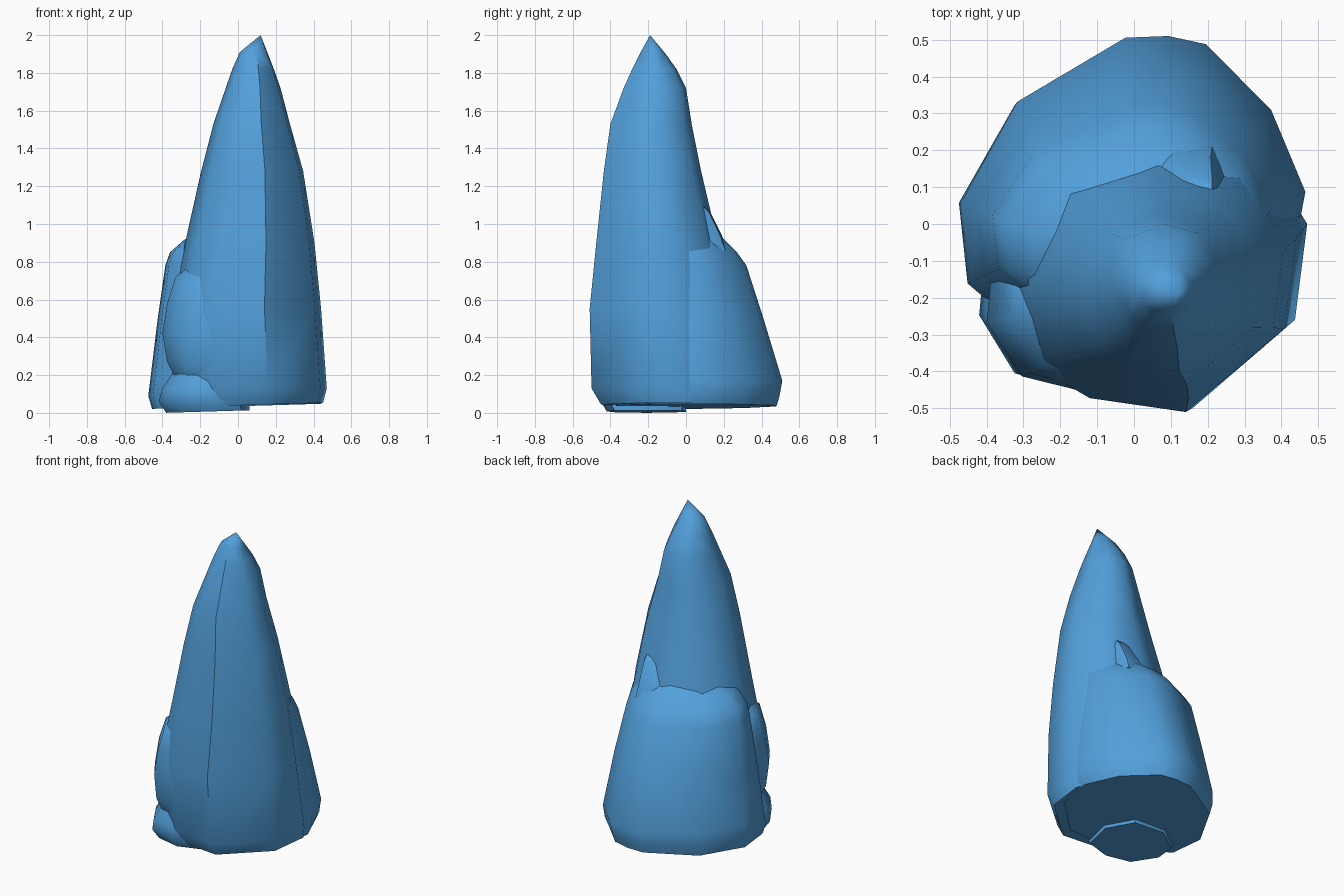
import bpy
import bmesh
from math import radians

cube = bpy.data.objects.get("Cube")
if cube:
    bpy.data.objects.remove(cube)

# One blue stone colour
stone = bpy.data.materials.new("blue_stone")
stone.use_nodes = True
BLUE = (0.085, 0.35, 0.71, 1)
stone.diffuse_color = BLUE
stone.node_tree.nodes["Principled BSDF"].inputs["Base Color"].default_value = BLUE


def chunk(name, outline, rings, tip=None, tilt=0.0):
    """Loft an outline through rings of (z, left, right, front, back)."""
    bm = bmesh.new()
    loops = []
    for i, (z, x0, x1, y0, y1) in enumerate(rings):
        loop = []
        for u, v in outline:
            x = (x0 + x1) / 2 + u * (x1 - x0) / 2
            y = (y0 + y1) / 2 + v * (y1 - y0) / 2
            loop.append(bm.verts.new((x, y, z + (tilt * x if i == 0 else 0))))
        loops.append(loop)
    n = len(outline)
    for low, high in zip(loops, loops[1:]):
        for i in range(n):
            j = (i + 1) % n
            bm.faces.new((low[i], low[j], high[j], high[i]))
    bm.faces.new(loops[0][::-1])
    if tip:
        top = bm.verts.new(tip)
        for i in range(n):
            bm.faces.new((loops[-1][i], loops[-1][(i + 1) % n], top))
    else:
        bm.faces.new(loops[-1])
    bmesh.ops.triangulate(bm, faces=[f for f in bm.faces if len(f.verts) == 4])
    bmesh.ops.recalc_face_normals(bm, faces=bm.faces)
    mesh = bpy.data.meshes.new(name)
    bm.to_mesh(mesh)
    bm.free()
    mesh.materials.append(stone)
    obj = bpy.data.objects.new(name, mesh)
    bpy.context.collection.objects.link(obj)
    bpy.ops.object.select_all(action="DESELECT")
    obj.select_set(True)
    bpy.context.view_layer.objects.active = obj
    bpy.ops.object.shade_smooth_by_angle(angle=radians(48))
    return obj


# Tall leaning spire
spire_outline = [(0.25, -1), (0.92, -0.4), (1, 0.25), (0.65, 0.85), (0, 1),
                 (-0.7, 0.75), (-1, 0), (-0.8, -0.65), (-0.4, -0.9)]
chunk("main_spire", spire_outline, [
    (0.04, -0.33, 0.45, -0.45, 0.30),
    (0.13, -0.36, 0.47, -0.50, 0.30),
    (0.55, -0.36, 0.44, -0.51, 0.24),
    (0.90, -0.28, 0.405, -0.475, 0.17),
    (1.28, -0.195, 0.345, -0.435, 0.08),
    (1.53, -0.13, 0.275, -0.40, 0.03),
    (1.72, -0.065, 0.225, -0.33, 0.0),
    (1.82, -0.03, 0.19, -0.285, -0.05),
    (1.91, 0.01, 0.155, -0.24, -0.115),
], tip=(0.12, -0.19, 2.0), tilt=0.03)

# Broad shoulder behind the spire
shoulder_outline = [(0.9, -0.5), (1, 0.05), (0.8, 0.55), (0.42, 0.95), (0.2, 1),
                    (-0.05, 0.99), (-0.68, 0.6), (-1, 0), (-0.95, -0.5), (-0.4, -1),
                    (0.4, -1)]
chunk("back_shoulder", shoulder_outline, [
    (0.035, -0.455, 0.44, -0.37, 0.48),
    (0.09, -0.475, 0.46, -0.38, 0.495),
    (0.17, -0.465, 0.465, -0.38, 0.51),
    (0.50, -0.425, 0.42, -0.32, 0.41),
    (0.78, -0.385, 0.37, -0.27, 0.32),
    (0.85, -0.36, 0.36, -0.26, 0.27),
    (0.92, -0.28, 0.33, -0.25, 0.20),
], tip=(0.02, 0.0, 1.06), tilt=0.03)

# Bulge leaning on the front corner
lump_outline = [(0.1, -1), (0.8, -0.8), (1, 0.1), (0.6, 0.9), (-0.3, 1),
                (-0.95, 0.5), (-1, -0.1), (-0.6, -0.8)]
chunk("front_bulge", lump_outline, [
    (0.20, -0.34, 0.0, -0.42, -0.08),
    (0.27, -0.375, 0.05, -0.45, -0.06),
    (0.42, -0.40, 0.08, -0.455, -0.04),
    (0.58, -0.375, 0.08, -0.445, -0.04),
    (0.72, -0.33, 0.06, -0.42, -0.06),
], tip=(-0.17, -0.25, 0.84))

# Low foot beneath the bulge
chunk("front_foot", lump_outline, [
    (0.012, -0.38, 0.06, -0.42, 0.0),
    (0.06, -0.42, 0.06, -0.45, 0.0),
    (0.13, -0.40, 0.04, -0.45, -0.02),
    (0.22, -0.34, 0.0, -0.41, -0.06),
], tilt=0.03)

# Small shard at the top of the shoulder
chunk("back_shard", lump_outline, [
    (0.86, 0.02, 0.26, 0.0, 0.22),
    (0.94, 0.04, 0.25, 0.0, 0.19),
    (1.06, 0.10, 0.24, 0.0, 0.13),
], tip=(0.21, 0.06, 1.13))
